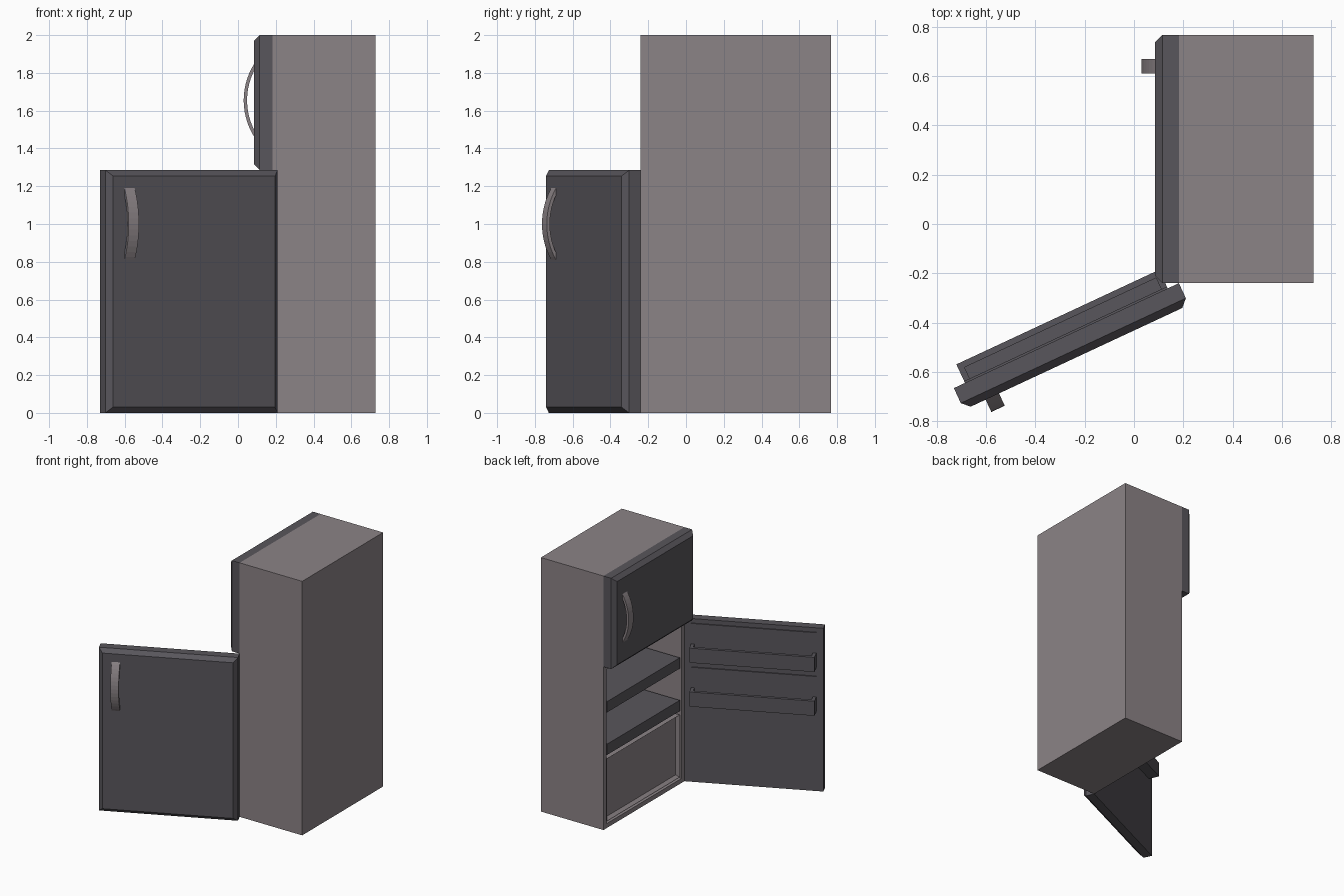
import bpy, bmesh, math
from mathutils import Matrix, Vector

if "Cube" in bpy.data.objects:
    bpy.data.objects.remove(bpy.data.objects["Cube"])


def material(name, rgb):
    m = bpy.data.materials.new(name)
    m.diffuse_color = (*rgb, 1)
    m.use_nodes = True
    m.node_tree.nodes["Principled BSDF"].inputs["Base Color"].default_value = m.diffuse_color
    return m


GREY = material("warm grey", (0.26, 0.228, 0.24))
DARK = material("dark grey", (0.098, 0.092, 0.106))


def finish(name, bm, mat, matrix=Matrix()):
    bmesh.ops.recalc_face_normals(bm, faces=bm.faces)
    me = bpy.data.meshes.new(name)
    bm.to_mesh(me)
    bm.free()
    me.materials.append(mat)
    ob = bpy.data.objects.new(name, me)
    ob.matrix_world = matrix
    bpy.context.collection.objects.link(ob)
    return ob


def add_box(bm, lo, hi):
    lo, hi = Vector(lo), Vector(hi)
    mid, size = (lo + hi) / 2, hi - lo
    return bmesh.ops.create_cube(
        bm, size=1, matrix=Matrix.Translation(mid) @ Matrix.Diagonal((*size, 1)))["verts"]


def box(name, lo, hi, mat, matrix=Matrix()):
    bm = bmesh.new()
    add_box(bm, lo, hi)
    return finish(name, bm, mat, matrix)


X0, X1, Y0, Y1, SPLIT, WALL = 0.182, 0.727, -0.24, 0.767, 1.285, 0.05
WIDTH = Y1 - Y0

# Cabinet: solid box whose lower front is inset and pushed in as the cold compartment
bm = bmesh.new()
add_box(bm, (X0, Y0, 0), (X1, Y1, 2))
bmesh.ops.bisect_plane(bm, geom=bm.verts[:] + bm.edges[:] + bm.faces[:],
                       plane_co=(0, 0, SPLIT), plane_no=(0, 0, 1))
front = [f for f in bm.faces if f.normal.x < -0.9 and f.calc_center_median().z < SPLIT]
bmesh.ops.inset_region(bm, faces=front, thickness=WALL, use_boundary=True)
back = bmesh.ops.extrude_discrete_faces(bm, faces=front)["faces"]
bmesh.ops.translate(bm, vec=(X1 - X0 - WALL, 0, 0), verts=back[0].verts)
finish("cabinet", bm, GREY)

# Shelves
for i, z in enumerate((0.57, 0.905)):
    box(f"shelf_{i + 1}", (X0 + 0.005, Y0 + WALL, z), (X1 - WALL, Y1 - WALL, z + 0.085), DARK)

# Drawer with a recessed front panel
bm = bmesh.new()
add_box(bm, (X0 + 0.005, Y0 + WALL, WALL), (X1 - WALL, Y1 - WALL, 0.54))
front = [f for f in bm.faces if f.normal.x < -0.9]
bmesh.ops.inset_region(bm, faces=front, thickness=0.025)
bmesh.ops.translate(bm, vec=(0.025, 0, 0), verts=front[0].verts)
finish("drawer", bm, GREY)


# Doors use a local frame: x along the width from the hinge, y outwards, z up
def hinge(angle):
    u = Vector((-math.sin(angle), math.cos(angle), 0))
    n = Vector((-math.cos(angle), -math.sin(angle), 0))
    m = Matrix((u, n, (0, 0, 1))).transposed().to_4x4()
    return Matrix.Translation((X0, Y0, 0)) @ m


def door(name, z0, z1, handle_z, frame):
    # slab with a chamfered outer rim
    bm = bmesh.new()
    add_box(bm, (0, 0, z0), (WIDTH, 0.097, z1))
    rim = [e for e in bm.edges if all(v.co.y > 0.09 for v in e.verts)]
    bmesh.ops.bevel(bm, geom=rim, offset=0.03, segments=1, affect='EDGES')
    finish(name, bm, DARK, frame)

    # curved bar handle: arc band swept across its width
    bm = bmesh.new()
    radius, centre, steps, rows = 0.363, 0.152 - 0.363, 14, []
    half = math.asin(0.2 / radius)
    for i in range(steps + 1):
        a = half * (2 * i / steps - 1)
        rows.append([bm.verts.new((u, centre + r * math.cos(a), handle_z + r * math.sin(a)))
                     for u, r in ((0.85, radius), (0.91, radius),
                                  (0.91, radius - 0.018), (0.85, radius - 0.018))])
    for a, b in zip(rows, rows[1:]):
        for k in range(4):
            bm.faces.new((a[k], a[(k + 1) % 4], b[(k + 1) % 4], b[k]))
    bm.faces.new(rows[0])
    bm.faces.new(rows[-1])
    finish(name + "_handle", bm, GREY, frame)


closed, opened = hinge(0), hinge(math.radians(115))
door("freezer_door", SPLIT, 2, 1.655, closed)
door("fridge_door", 0, SPLIT, 1.0, opened)

# Door bins: back plate, floor, front wall and two end walls
for i, z in enumerate((0.63, 0.975)):
    bm = bmesh.new()
    a, b, top = 0.05, 0.957, z + 0.115
    add_box(bm, (a, -0.008, z), (b, 0, z + 0.275))
    add_box(bm, (a, -0.083, z), (b, 0, z + 0.025))
    add_box(bm, (a, -0.083, z), (b, -0.058, top))
    for u in (a, b - 0.025):
        add_box(bm, (u, -0.083, z), (u + 0.025, 0, top))
    finish(f"door_bin_{i + 1}", bm, DARK, opened)
